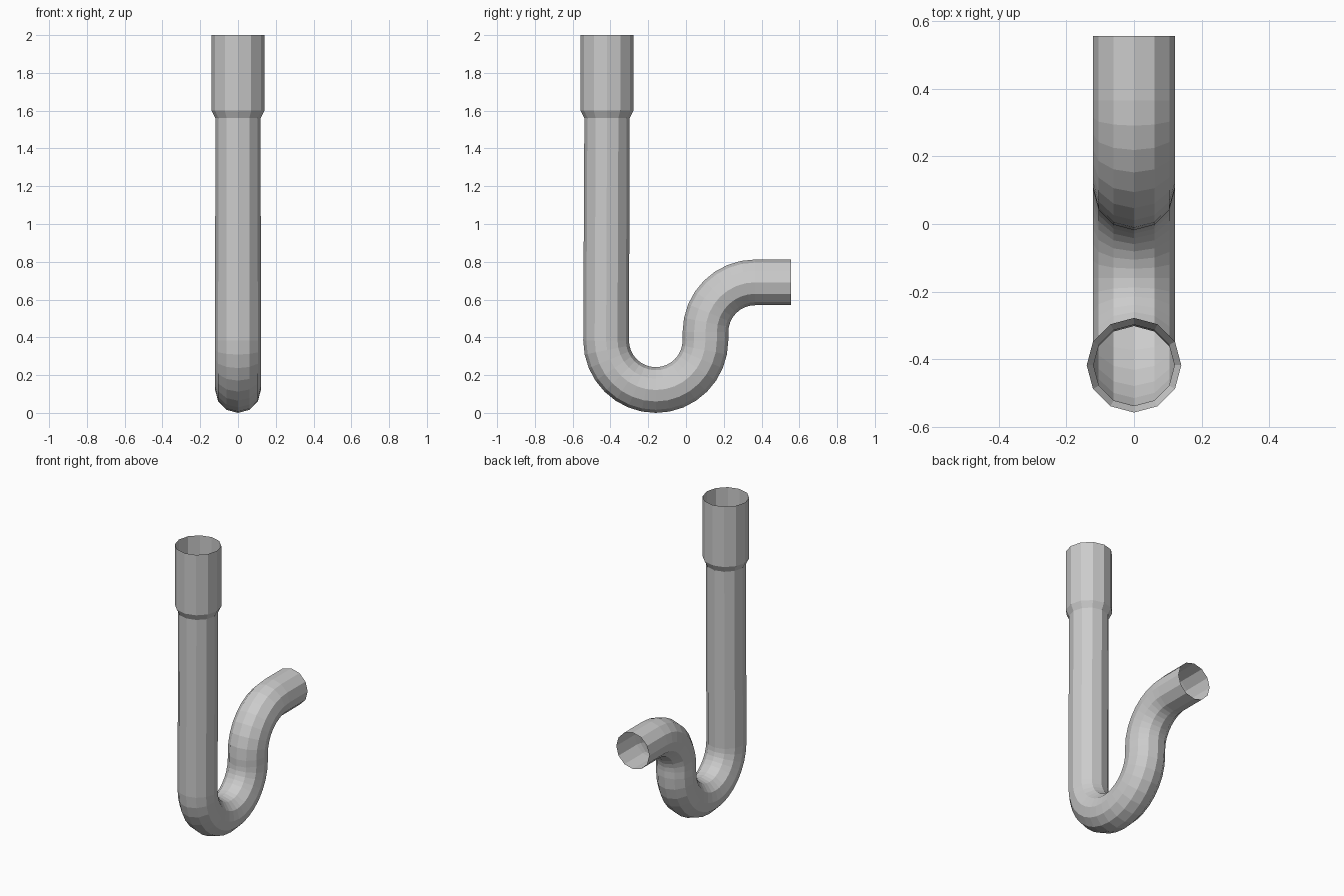
import bpy, bmesh
from math import sin, cos, pi
from mathutils import Vector

if "Cube" in bpy.data.objects:
    bpy.data.objects.remove(bpy.data.objects["Cube"])

SIDES = 12
STEPS = 8      # rings per quarter bend
R = 0.263      # bend radius
r = 0.121      # pipe radius

# Path stations: (y, z, tangent angle in the YZ plane, radius)
path = [(-0.418, 2.0, -pi / 2, 0.14),      # socket mouth
        (-0.418, 1.6, -pi / 2, 0.14),
        (-0.418, 1.56, -pi / 2, 0.12)]     # taper to the pipe

# U bend
for i in range(2 * STEPS + 1):
    a = pi + pi * i / (2 * STEPS)
    path.append((-0.16 + R * cos(a), 0.384 + R * sin(a), a + pi / 2, r))

# Upper bend turning out to the back
for i in range(STEPS + 1):
    a = pi - pi / 2 * i / STEPS
    path.append((0.103 + R + R * cos(a), 0.428 + R * sin(a), a - pi / 2, r))

# Straight outlet
path.append((0.557, 0.691, 0.0, r))

# Sweep a 12-sided ring along the path, leaving both ends open
bm = bmesh.new()
rings = []
for y, z, t, rad in path:
    n = Vector((0, -sin(t), cos(t)))
    rings.append([bm.verts.new(Vector((0, y, z)) + rad * (cos(2 * pi * k / SIDES) * n
                  + sin(2 * pi * k / SIDES) * Vector((1, 0, 0)))) for k in range(SIDES)])
for a, b in zip(rings, rings[1:]):
    for k in range(SIDES):
        j = (k + 1) % SIDES
        bm.faces.new((a[k], b[k], b[j], a[j]))

# Make the faces point outwards
f = bm.faces[:][0] if bm.faces else None
bm.normal_update()
c = f.calc_center_median()
if f.normal.dot(c - Vector((0, -0.418, c.z))) < 0:
    bmesh.ops.reverse_faces(bm, faces=bm.faces[:])

mesh = bpy.data.meshes.new("drain_pipe")
bm.to_mesh(mesh)
bm.free()
pipe = bpy.data.objects.new("drain_pipe", mesh)
bpy.context.collection.objects.link(pipe)
